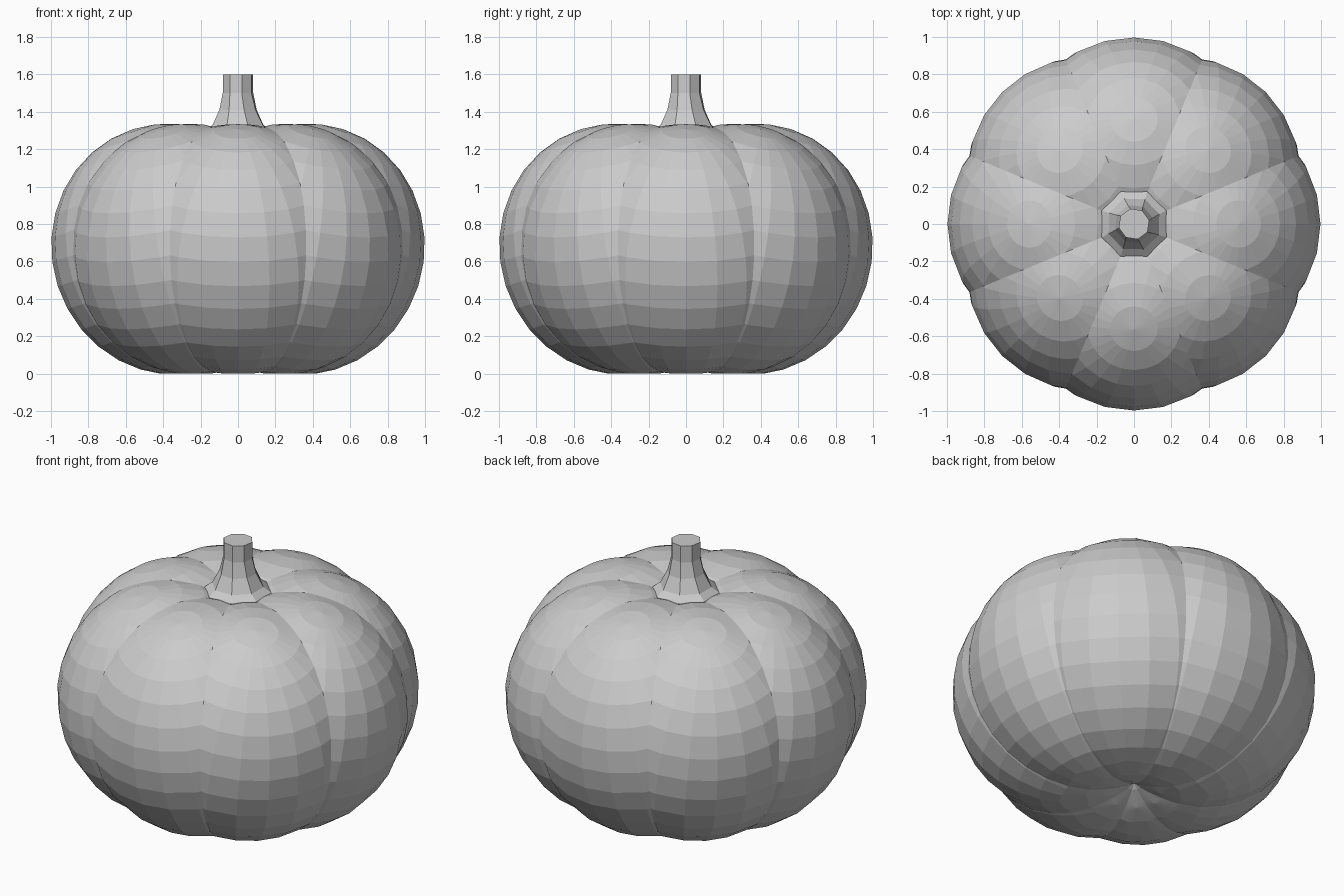
import bpy, bmesh
from math import radians, sin, cos, pi
from mathutils import Matrix

if "Cube" in bpy.data.objects:
    bpy.data.objects.remove(bpy.data.objects["Cube"])


def add_object(name, bm):
    bmesh.ops.recalc_face_normals(bm, faces=bm.faces)
    mesh = bpy.data.meshes.new(name)
    bm.to_mesh(mesh)
    bm.free()
    obj = bpy.data.objects.new(name, mesh)
    bpy.context.collection.objects.link(obj)
    return obj


# Pumpkin lobe: faceted sphere leaning outward, cut flat at the ground
def add_lobe(index):
    bm = bmesh.new()
    bmesh.ops.create_uvsphere(bm, u_segments=24, v_segments=16, radius=1)
    place = (Matrix.Rotation(index * pi / 4, 4, 'Z')
             @ Matrix.Translation((0.355, 0, 0.665))
             @ Matrix.Rotation(radians(18), 4, 'Y')
             @ Matrix.Diagonal((0.64, 0.65, 0.675, 1)))
    bm.transform(place)
    cut = bmesh.ops.bisect_plane(bm, geom=bm.verts[:] + bm.edges[:] + bm.faces[:],
                                 plane_co=(0, 0, 0), plane_no=(0, 0, 1), clear_inner=True)
    rim = [e for e in cut['geom_cut'] if isinstance(e, bmesh.types.BMEdge)]
    bmesh.ops.holes_fill(bm, edges=rim, sides=0)
    add_object(f"pumpkin_lobe_{index + 1}", bm)


for i in range(8):
    add_lobe(i)

# Stem: flared, slightly twisted octagonal column (radius, height, twist)
profile = [(0.20, 1.27, 22.5), (0.185, 1.30, 22.5), (0.145, 1.33, 21),
           (0.105, 1.41, 18), (0.084, 1.50, 14), (0.084, 1.60, 14)]
bm = bmesh.new()
rings = []
for r, z, twist in profile:
    angles = [radians(twist + 45 * k) for k in range(8)]
    rings.append([bm.verts.new((r * cos(a), r * sin(a), z)) for a in angles])
for low, high in zip(rings, rings[1:]):
    for k in range(8):
        n = (k + 1) % 8
        bm.faces.new((low[k], low[n], high[n], high[k]))
bm.faces.new(rings[0][::-1])
bm.faces.new(rings[-1])
add_object("stem", bm)
